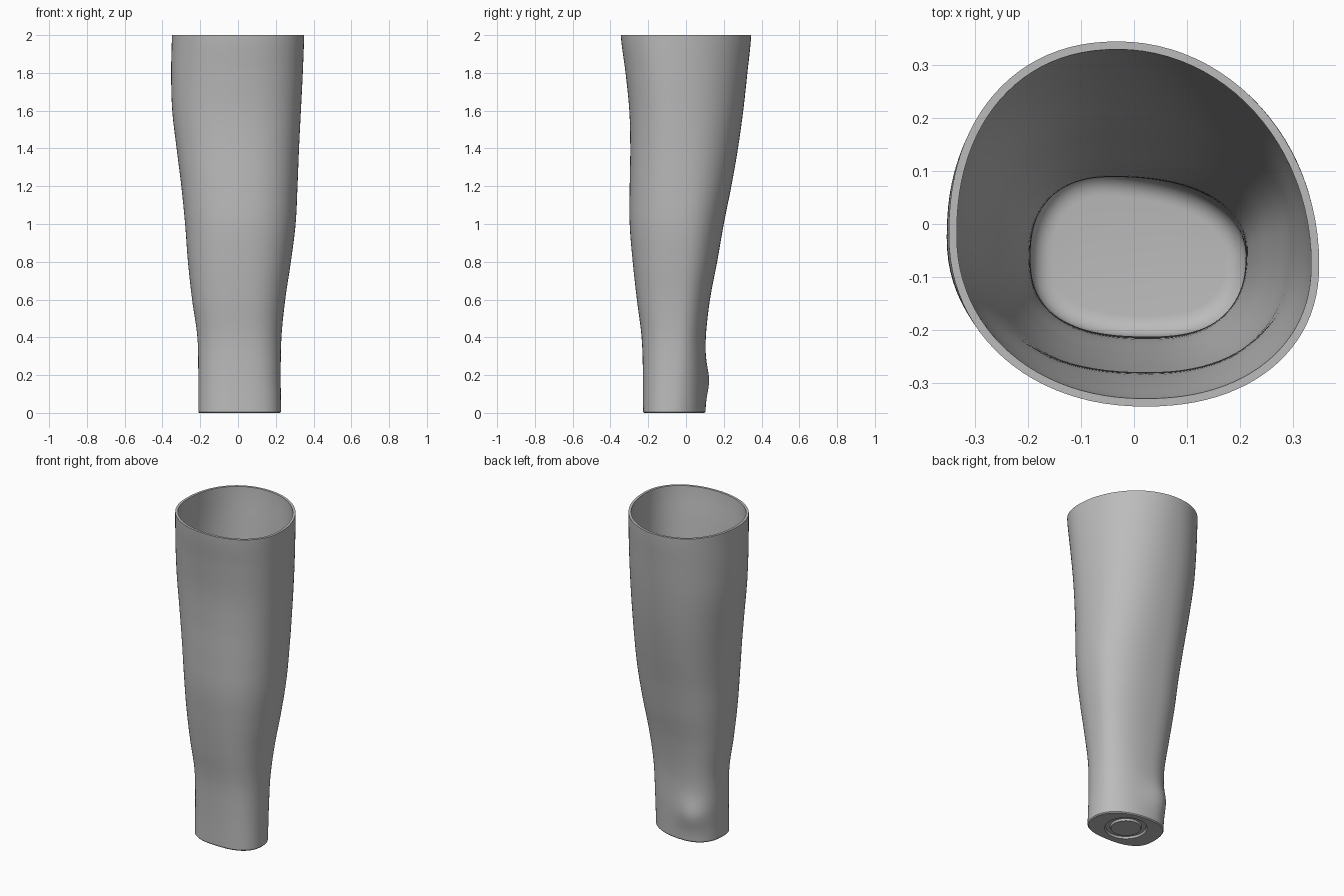
import bpy
import bmesh
from math import sin, cos, pi, exp, hypot

default_cube = bpy.data.objects.get("Cube")
if default_cube:
    bpy.data.objects.remove(default_cube, do_unlink=True)

SIDES = 96
WALL = 0.015
FLOOR = 0.05
BASE_CENTRE = (0.01, -0.06)

# Silhouette of the tube: height, left edge, right edge, front edge, back edge
PROFILE = [
    (0.0, -0.21, 0.228, -0.228, 0.103),
    (0.2, -0.21, 0.226, -0.228, 0.105),
    (0.4, -0.215, 0.23, -0.235, 0.105),
    (0.6, -0.243, 0.25, -0.26, 0.127),
    (0.8, -0.265, 0.28, -0.282, 0.165),
    (1.0, -0.28, 0.305, -0.298, 0.2),
    (1.2, -0.3, 0.315, -0.298, 0.24),
    (1.4, -0.325, 0.323, -0.295, 0.275),
    (1.6, -0.348, 0.333, -0.3, 0.303),
    (1.8, -0.354, 0.343, -0.32, 0.325),
    (2.0, -0.35, 0.35, -0.345, 0.345),
]


def mix(a, b, f):
    return a + (b - a) * f


def extents(z):
    """Smoothly interpolate the silhouette at a height."""
    step = PROFILE[1][0]
    last = len(PROFILE) - 1
    i = min(int(z / step), last - 1)
    f = z / step - i
    rows = [PROFILE[min(max(i + k, 0), last)] for k in (-1, 0, 1, 2)]
    result = []
    for a, b, c, d in list(zip(*rows))[1:]:
        result.append(b + f * (c - a + f * (2*a - 5*b + 4*c - d
                                            + f * (3*(b - c) + d - a))) / 2)
    return result


def section(z, inset=0.0, level=None):
    """One lopsided rounded outline, a different curve in each quadrant."""
    left, right, front, back = extents(z)
    h = z / 2
    swell = sin(pi * h)
    points = []
    for i in range(SIDES):
        t = 2 * pi * i / SIDES
        c, s = cos(t), sin(t)
        cx = mix(-0.04, -0.03, h) if s > 0 else mix(0.03, 0.02, h)
        cy = -0.075 + 0.05 * swell if c > 0 else mix(-0.07, -0.02, h)
        if s > 0:
            power = mix(2.1, 2.0, h) + 0.3 * swell if c > 0 else mix(2.4, 2.2, h)
        else:
            power = mix(2.5, 2.2, h) if c > 0 else mix(2.6, 2.1, h)
        rx = (right - cx if c > 0 else cx - left) - inset
        ry = (back - cy if s > 0 else cy - front) - inset
        x = cx + rx * abs(c) ** (2 / power) * (1 if c > 0 else -1)
        y = cy + ry * abs(s) ** (2 / power) * (1 if s > 0 else -1)
        # Rounded bump low on the back left corner
        dx, dy = x - BASE_CENTRE[0], y - BASE_CENTRE[1]
        away = (x + 0.1) ** 2 + (y - 0.09) ** 2 + (z - 0.17) ** 2
        push = 0.024 * exp(-away / 0.008) / hypot(dx, dy)
        points.append((x + dx * push, y + dy * push, z if level is None else level))
    return points


def circle(radius, z):
    return [(BASE_CENTRE[0] + radius * cos(2 * pi * i / SIDES),
             BASE_CENTRE[1] + radius * sin(2 * pi * i / SIDES), z)
            for i in range(SIDES)]


# Underside with a round groove, then outer wall, rim, inner wall and floor
rings = [circle(r, z) for r, z in ((0.085, 0), (0.09, 0.012), (0.115, 0.012), (0.12, 0))]
rings.append(section(0, 0.005))
rings.append(section(0.006))
levels = [0.025 * k for k in range(1, 81)]
rings += [section(z) for z in levels]
rings += [section(z, WALL) for z in reversed(levels) if z > FLOOR + 0.04]
for k in range(7):
    a = pi / 2 * k / 6
    rings.append(section(FLOOR + 0.04, WALL + 0.04 * (1 - cos(a)),
                         FLOOR + 0.04 * (1 - sin(a))))

bm = bmesh.new()
loops = [[bm.verts.new(p) for p in ring] for ring in rings]
for low, high in zip(loops, loops[1:]):
    for i in range(SIDES):
        j = (i + 1) % SIDES
        bm.faces.new((low[i], low[j], high[j], high[i]))
bm.faces.new(loops[0][::-1])
bm.faces.new(loops[-1])
bmesh.ops.recalc_face_normals(bm, faces=bm.faces)

mesh = bpy.data.meshes.new("hollow_sleeve")
bm.to_mesh(mesh)
bm.free()
sleeve = bpy.data.objects.new("hollow_sleeve", mesh)
bpy.context.collection.objects.link(sleeve)

# Plain grey finish
grey = bpy.data.materials.new("plain_grey")
grey.use_nodes = True
colour = (0.5, 0.5, 0.5, 1)
grey.diffuse_color = colour
grey.node_tree.nodes["Principled BSDF"].inputs["Base Color"].default_value = colour
mesh.materials.append(grey)

bpy.ops.object.select_all(action="DESELECT")
sleeve.select_set(True)
bpy.context.view_layer.objects.active = sleeve
bpy.ops.object.shade_smooth_by_angle(angle=pi / 5)
